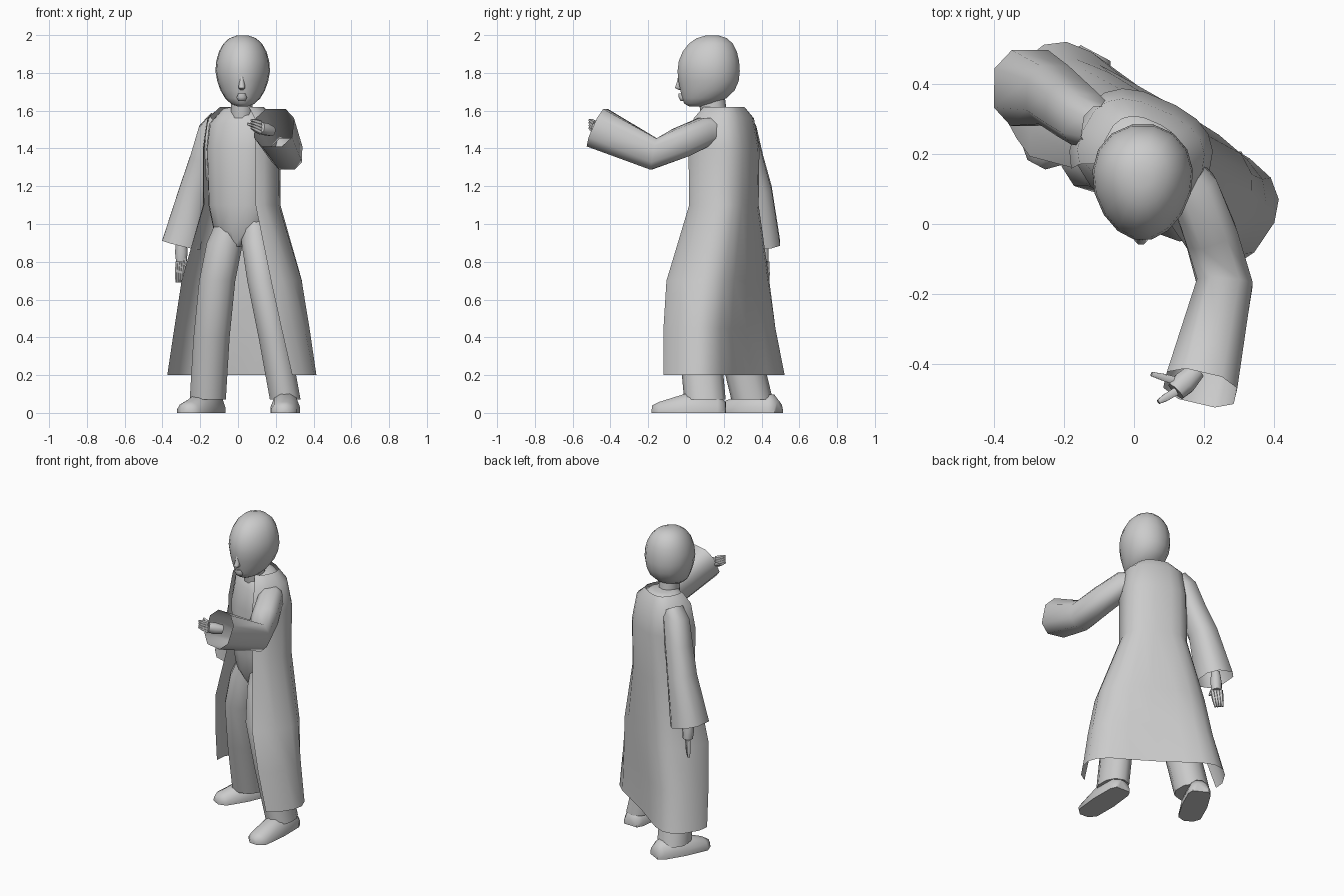
import bpy, bmesh, math
from mathutils import Vector

cube = bpy.data.objects.get("Cube")
if cube:
    bpy.data.objects.remove(cube)

shade = (0.6, 0.6, 0.6, 1)
grey = bpy.data.materials.new("plain grey")
grey.use_nodes = True
grey.diffuse_color = shade
grey.node_tree.nodes["Principled BSDF"].inputs["Base Color"].default_value = shade

UP = Vector((0, 0, 1))
FRONT = Vector((0, -1, 0))


def finish(name, bm):
    """Turn a bmesh into a softly shaded object."""
    mesh = bpy.data.meshes.new(name)
    bm.to_mesh(mesh)
    bm.free()
    mesh.materials.append(grey)
    obj = bpy.data.objects.new(name, mesh)
    bpy.context.collection.objects.link(obj)
    bpy.ops.object.select_all(action="DESELECT")
    obj.select_set(True)
    bpy.context.view_layer.objects.active = obj
    bpy.ops.object.shade_smooth_by_angle(angle=math.radians(60))
    return obj


def bend(value, power):
    return math.copysign(abs(value) ** power, value)


def skin(bm, rows, closed):
    """Bridge neighbouring rows of vertices with quads."""
    for low, high in zip(rows, rows[1:]):
        count = len(low)
        for i in range(count if closed else count - 1):
            j = (i + 1) % count
            bm.faces.new((low[i], low[j], high[j], high[i]))


def flat_frame(degrees):
    """Horizontal side and back directions, turned about the vertical."""
    turn = math.radians(degrees)
    side = Vector((math.cos(turn), math.sin(turn), 0))
    return side, UP.cross(side)


LEVEL = flat_frame(0)


def path_frame(centres, k, helper):
    """Side and upper directions square to the path at point k."""
    along = centres[min(k + 1, len(centres) - 1)] - centres[max(k - 1, 0)]
    side = along.cross(helper).normalized()
    return side, side.cross(along).normalized()


def loft(name, rings, sides=10, frame=None, helper=UP, power=0.9, taper=0, caps=True):
    """Skin rings of (centre, half width, half depth); without a frame they follow the path."""
    bm = bmesh.new()
    rows = []
    centres = [Vector(ring[0]) for ring in rings]
    for k, (centre, wide, deep) in enumerate(rings):
        side, other = frame or path_frame(centres, k, helper)
        row = []
        for i in range(sides):
            angle = math.tau * (i + 0.5) / sides
            c, s = bend(math.cos(angle), power), bend(math.sin(angle), power)
            point = centres[k] + side * (c * wide * (1 + taper * s)) + other * (s * deep)
            point.z = max(point.z, 0)
            row.append(bm.verts.new(point))
        rows.append(row)
    skin(bm, rows, True)
    if caps:
        bm.faces.new(rows[0])
        bm.faces.new(rows[-1])
    bmesh.ops.recalc_face_normals(bm, faces=bm.faces[:])
    return finish(name, bm)


# Torso, turned towards its right, with sloping shoulders: (height, half width, half depth)
torso_profile = [(0.88, 0.06, 0.09), (0.96, 0.15, 0.13), (1.1, 0.18, 0.15), (1.4, 0.19, 0.16),
                 (1.53, 0.18, 0.13), (1.61, 0.1, 0.09), (1.62, 0.05, 0.06)]
loft("torso", [((0.02, 0.2, z), wide, deep) for z, wide, deep in torso_profile], 14, flat_frame(-25))
loft("neck", [((0.02, 0.15, 1.56), 0.06, 0.07), ((0.02, 0.13, 1.72), 0.06, 0.07)], frame=LEVEL)

# Head: an egg whose lower part draws forward and in to the chin
head_rings = []
levels = 11
for k in range(levels):
    latitude = math.pi * ((k + 0.5) / levels - 0.5)
    rise = math.sin(latitude)
    low = max(0, -rise)
    girth = math.cos(latitude) ** 0.8
    centre = (0.025, 0.12 - 0.07 * low ** 4 + 0.02 * max(0, rise) ** 2, 1.81 + 0.19 * rise)
    head_rings.append((centre, 0.144 * girth * (1 - 0.12 * low), 0.168 * girth))
loft("head", head_rings, 16, LEVEL, power=1, taper=0.12)


# Small face parts: (height, distance forward, half width)
def face_part(name, profile):
    loft(name, [((0.02, -forward, z), wide, 0.02) for z, forward, wide in profile], 8, LEVEL, power=1)


face_part("nose", [(1.71, 0.02, 0.01), (1.72, 0.04, 0.02), (1.75, 0.03, 0.015), (1.8, 0.02, 0.01)])
face_part("mouth", [(1.65, 0.01, 0.02), (1.67, 0.02, 0.03), (1.69, 0.02, 0.02)])

# Long open coat that flares, twists and opens below the waist: (height, half width, half depth)
coat_profile = [(1.62, 0.11, 0.1), (1.56, 0.18, 0.14), (1.4, 0.2, 0.17), (1.1, 0.2, 0.165),
                (0.7, 0.33, 0.22), (0.45, 0.38, 0.22), (0.2, 0.43, 0.22)]
steps = 14
bm = bmesh.new()
rows = []
for z, wide, deep in coat_profile:
    flare = max(0, (1.1 - z) / 0.9)
    side, back = flat_frame(-25 - 9 * flare ** 0.5)
    centre = Vector((0.02, 0.2 - 0.03 * math.sin(math.pi * flare), z))
    first, last = -50 + 25 * flare, 220 - 12 * flare
    row = []
    for i in range(steps + 1):
        angle = math.radians(first + (last - first) * i / steps)
        c, s = math.cos(angle), math.sin(angle)
        dent = 1 - 0.3 * flare * max(0, s) ** 4
        point = centre + side * wide * bend(c, 0.75) + back * deep * dent * bend(s, 0.75)
        row.append(bm.verts.new(point))
    rows.append(row)
skin(bm, rows, False)
finish("coat", bm)


# Trouser legs, the left one striding forward
def leg(name, path, wide):
    rings = [(point, wide, 0.11) for point in path]
    rings[0] = (path[0], 0.06, 0.1)
    loft(name, rings, frame=LEVEL)


leg("left_leg", [(0.07, 0.2, 1.1), (0.1, 0.12, 0.9), (0.13, 0.06, 0.7), (0.19, 0.07, 0.4), (0.25, 0.1, 0.07)], 0.085)
leg("right_leg", [(-0.02, 0.22, 1.1), (-0.07, 0.2, 0.9), (-0.11, 0.2, 0.7), (-0.14, 0.27, 0.4), (-0.16, 0.35, 0.07)], 0.1)


# Shoes, from heel to toe, flat underneath
def shoe(name, heel, toe):
    heel, toe = Vector(heel), Vector(toe)
    side = (toe - heel).cross(UP).normalized()
    profile = [(0, 0.05, 0.06), (0.1, 0.07, 0.1), (0.5, 0.08, 0.11), (0.9, 0.07, 0.06), (1, 0.03, 0.04)]
    loft(name, [(heel.lerp(toe, t), wide, high) for t, wide, high in profile], 12, (side, UP))


shoe("left_shoe", (0.26, 0.21, 0), (0.24, -0.18, 0))
shoe("right_shoe", (-0.11, 0.49, 0), (-0.28, 0.17, 0))


# Sleeves that widen from shoulder to open cuff
def sleeve(name, path, helper):
    radii = [0.06, 0.075, 0.08, 0.085, 0.11]
    rings = [(point, radius, radius * 1.05) for point, radius in zip(path, radii)]
    loft(name, rings, 8, helper=helper, power=0.75, caps=False)


sleeve("left_sleeve", [(0.09, 0.2, 1.5), (0.17, 0.1, 1.49), (0.22, -0.03, 1.43), (0.26, -0.17, 1.37),
                       (0.19, -0.47, 1.51)], UP)
sleeve("right_sleeve", [(-0.1, 0.28, 1.55), (-0.14, 0.3, 1.49), (-0.18, 0.33, 1.34), (-0.23, 0.37, 1.18),
                        (-0.3, 0.39, 0.89)], FRONT)


# Hands: wrist, palm, then a row of fingers and a thumb
def digit(name, base, end):
    loft(name, [(base, 0.013, 0.013), (base.lerp(end, 0.6), 0.012, 0.012), (end, 0.007, 0.007)], 6)


def hand(name, wrist, knuckles, tips, spread, thumb):
    wrist, knuckles, tips, spread, thumb = map(Vector, (wrist, knuckles, tips, spread, thumb))
    middle = wrist.lerp(knuckles, 0.6)
    loft(name + "_palm", [(wrist, 0.027, 0.027), (middle, 0.036, 0.034), (knuckles, 0.03, 0.03)], 8)
    for i in range(4):
        shift = spread * (i - 1.5)
        digit(name + "_finger", knuckles + shift, tips + shift * 0.8)
    digit(name + "_thumb", middle, thumb)


hand("left_hand", (0.18, -0.42, 1.49), (0.12, -0.48, 1.51), (0.07, -0.51, 1.53), (0, 0, 0.017), (0.05, -0.43, 1.53))
hand("right_hand", (-0.3, 0.4, 0.93), (-0.3, 0.41, 0.8), (-0.31, 0.42, 0.69), (-0.012, 0.012, 0), (-0.27, 0.38, 0.77))
